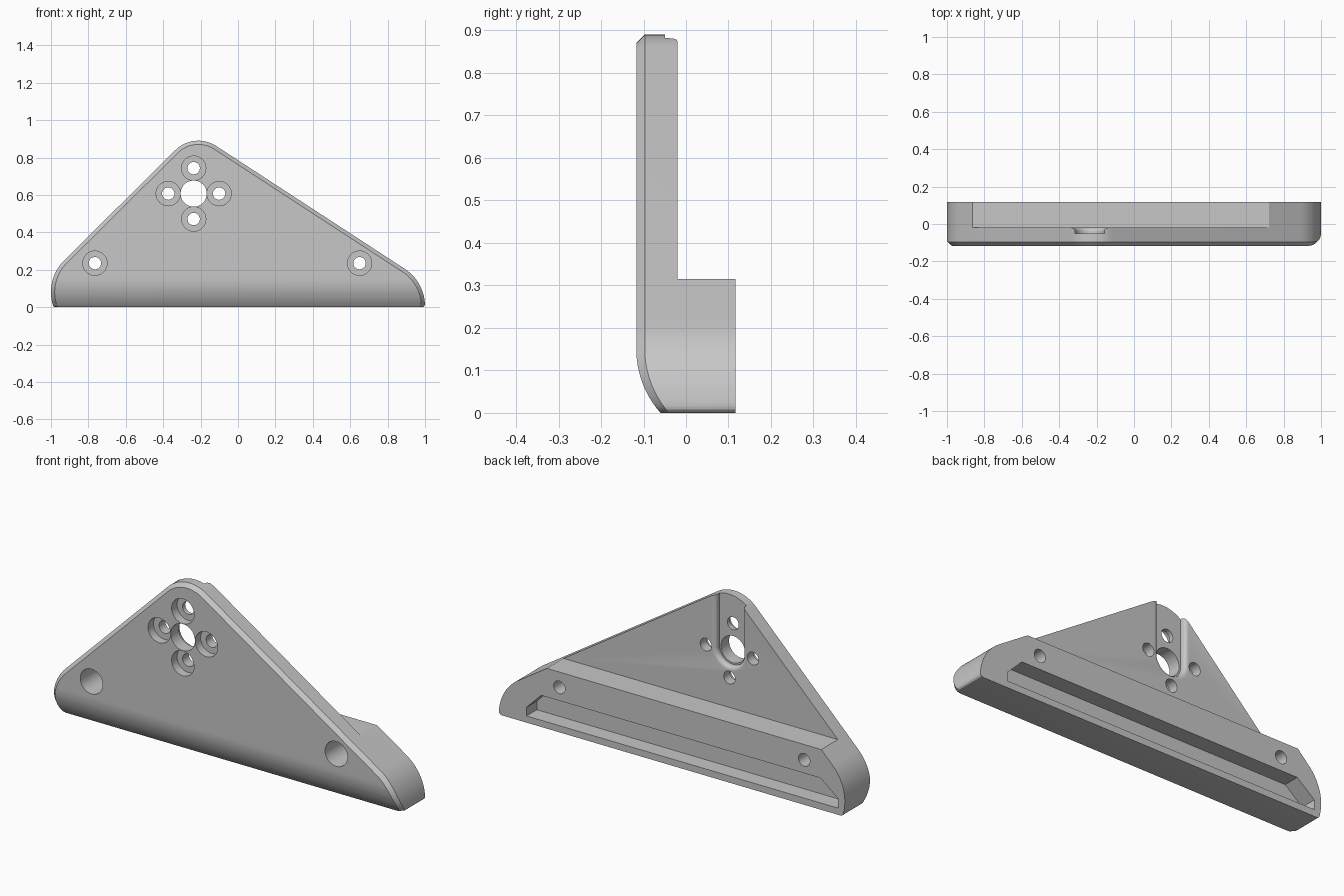
import bpy, bmesh, math

if "Cube" in bpy.data.objects:
    bpy.data.objects.remove(bpy.data.objects["Cube"])

FRONT, BACK, CHAMFER = -0.117, 0.117, 0.02
PLATE_BACK, SHELF_Z = -0.02, 0.315
HUB = (-0.237, 0.607)

grey = bpy.data.materials.new("grey")
grey.diffuse_color = (0.57, 0.57, 0.57, 1)
grey.use_nodes = True
grey.node_tree.nodes["Principled BSDF"].inputs["Base Color"].default_value = grey.diffuse_color


def loft(name, layers):
    """Closed solid through matching (y, [(x, z), ...]) layers."""
    bm = bmesh.new()
    rings = [[bm.verts.new((x, y, z)) for x, z in pts] for y, pts in layers]
    n = len(rings[0])
    for a, b in zip(rings, rings[1:]):
        for i in range(n):
            j = (i + 1) % n
            bm.faces.new((a[i], a[j], b[j], b[i]))
    bm.faces.new(rings[0])
    bm.faces.new(rings[-1])
    bmesh.ops.recalc_face_normals(bm, faces=bm.faces)
    mesh = bpy.data.meshes.new(name)
    bm.to_mesh(mesh)
    bm.free()
    ob = bpy.data.objects.new(name, mesh)
    bpy.context.collection.objects.link(ob)
    return ob


def arc(cx, cz, r, a0, a1, n):
    angles = [math.radians(a0 + (a1 - a0) * i / n) for i in range(n + 1)]
    return [(cx + r * math.cos(a), cz + r * math.sin(a)) for a in angles]


def outline(inset):
    """Rounded triangle with a flat base and slightly rounded base ends."""
    f, r = 0.016, 0.24 - inset
    right = arc(0.76, 0.004, r, math.degrees(math.asin((f - 0.004) / r)), 56.9, 24)
    top = arc(-0.212, 0.715, 0.175 - inset, 56.9, 134.8, 16)
    left = arc(-0.76, 0.08, r, 134.8, 180 + math.degrees(math.asin((0.08 - f) / r)), 24)
    xr, xl = right[0][0], left[-1][0]
    start = [(xr - f, 0), (xr - f / 2, f * 0.134), (xr - f * 0.134, f / 2)]
    end = [(xl + f * 0.134, f / 2), (xl + f / 2, f * 0.134), (xl + f, 0)]
    return start + right + top + left + end


# Bracket body with a chamfered front rim
body = loft("bracket", [(BACK, outline(0)), (FRONT + CHAMFER, outline(0)),
                        (FRONT, outline(CHAMFER))])
bm = bmesh.new()
bm.from_mesh(body.data)

# Lower front curves back toward the base
CURVE_Z, CURVE_R, STEPS = 0.15, 0.226, 12
levels = [CURVE_Z * i / STEPS for i in range(STEPS + 1)]
setback = [CURVE_R - math.sqrt(CURVE_R ** 2 - (CURVE_Z - z) ** 2) for z in levels]
for z in levels[1:]:
    bmesh.ops.bisect_plane(bm, geom=bm.verts[:] + bm.edges[:] + bm.faces[:], dist=1e-5,
                           plane_co=(0, 0, z), plane_no=(0, 0, 1))
for v in bm.verts:
    if v.co.y < 0 and v.co.z < CURVE_Z:
        t = max(v.co.z, 0) / CURVE_Z * STEPS
        i = min(int(t), STEPS - 1)
        v.co.y += setback[i] + (setback[i + 1] - setback[i]) * (t - i)
bmesh.ops.recalc_face_normals(bm, faces=bm.faces)
bm.to_mesh(body.data)
bm.free()


def volume(mesh):
    b = bmesh.new()
    b.from_mesh(mesh)
    result = b.calc_volume(signed=True)
    b.free()
    return result


def cut(layers):
    """Subtract a loft; try the next solver if a result is not a clean subtraction."""
    global body
    cutter = loft("cutter", layers)
    cutter.hide_render = True
    before = volume(body.data)
    for solver in ('EXACT', 'MANIFOLD', 'FLOAT'):
        saved = body.data.copy()
        mod = body.modifiers.new("cut", 'BOOLEAN')
        mod.operation, mod.solver, mod.object = 'DIFFERENCE', solver, cutter
        bpy.context.view_layer.objects.active = body
        bpy.context.view_layer.update()
        bpy.ops.object.modifier_apply(modifier=mod.name)
        pts = [v.co for v in body.data.vertices]
        inside = pts and all(abs(p.y) < 0.12 and p.z < 0.9 for p in pts)
        if inside and 0 < volume(body.data) < before - 1e-7:
            break
        body.data = saved
    bpy.data.objects.remove(cutter)


def hole(x, z, r, y0, y1):
    ring = arc(x, z, r, 0, 360, 40)[:-1]
    cut([(y0, ring), (y1, ring)])


# Thin upper plate above the thick lower rail
box = [(-1.2, SHELF_Z), (1.2, SHELF_Z), (1.2, 1.2), (-1.2, 1.2)]
cut([(PLATE_BACK, box), (0.3, box)])


# Round-ended slot in the back of the plate, with a rounded lip
def slot(w):
    return arc(*HUB, w, 180, 360, 28) + [(HUB[0] + w, 1.2), (HUB[0] - w, 1.2)]


lip = [math.radians(90 * i / 5) for i in range(6)]
cut([(-0.05, slot(0.078))]
    + [(-0.04 + 0.02 * math.sin(a), slot(0.098 - 0.02 * math.cos(a))) for a in lip]
    + [(0.02, slot(0.098))])

# Long groove in the back of the rail
groove = [(-0.96, 0.035), (0.84, 0.035), (0.84, 0.08), (0.755, 0.165),
          (-0.86, 0.165), (-0.96, 0.085)]
cut([(0.032, groove), (0.2, groove)])

# Centre hole, four counterbored holes around it, two deep mounting holes
hole(*HUB, 0.07, -0.3, 0.3)
spots = [(HUB[0] + dx, HUB[1] + dz, -0.072)
         for dx, dz in ((0.136, 0), (-0.136, 0), (0, 0.136), (0, -0.136))]
spots += [(-0.765, 0.235, 0.03), (0.65, 0.235, 0.03)]
for x, z, floor in spots:
    hole(x, z, 0.065, -0.3, floor)
    hole(x, z, 0.033, -0.3, 0.3)

body.data.materials.clear()
body.data.materials.append(grey)
for p in body.data.polygons:
    p.material_index = 0
bpy.ops.object.select_all(action='DESELECT')
body.select_set(True)
bpy.context.view_layer.objects.active = body
bpy.ops.object.shade_smooth_by_angle(angle=math.radians(25))
